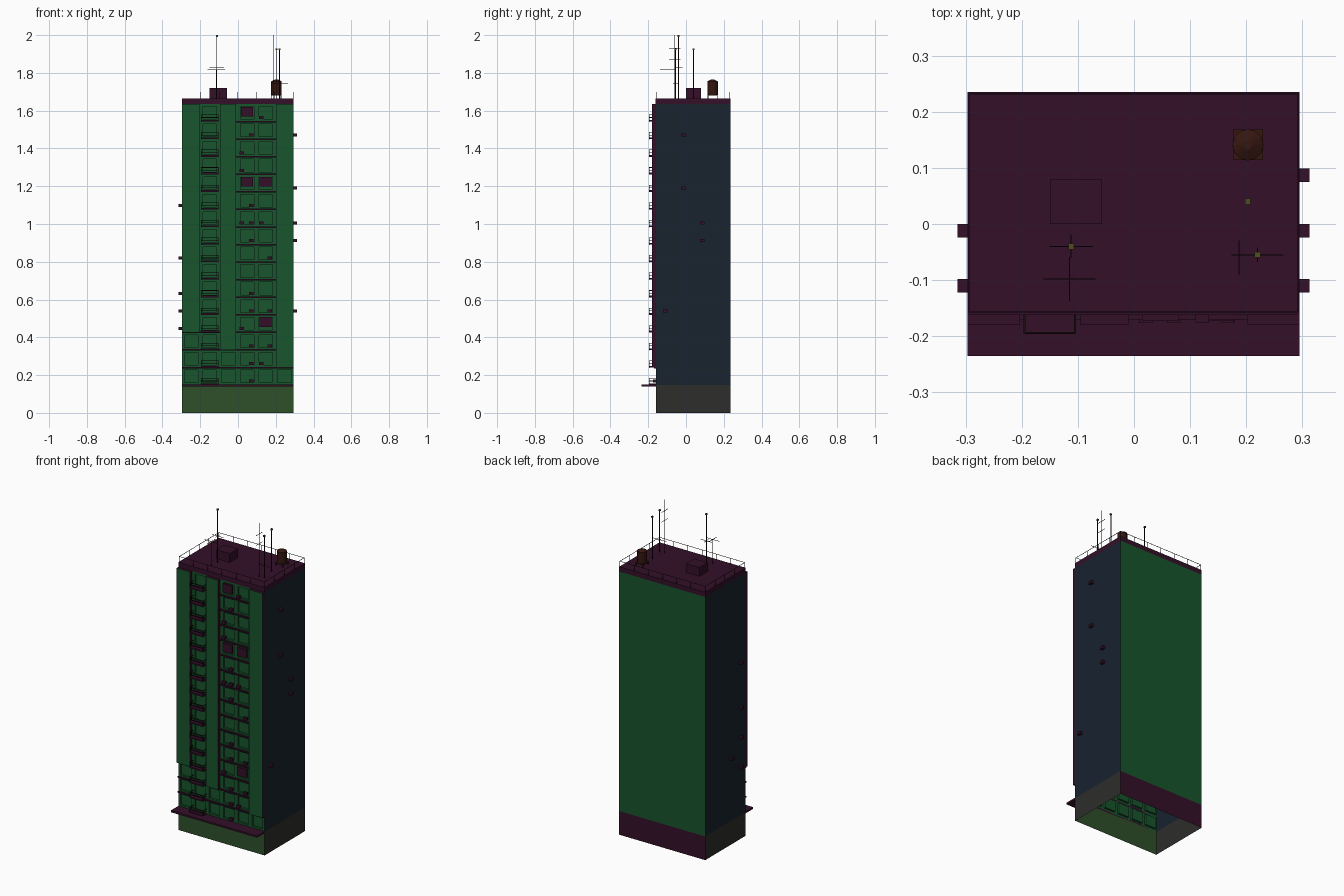
import bpy, bmesh
from math import pi
from mathutils import Matrix, Vector

if "Cube" in bpy.data.objects:
    bpy.data.objects.remove(bpy.data.objects["Cube"])


def material(name, r, g, b):
    m = bpy.data.materials.new(name)
    m.diffuse_color = (r, g, b, 1)
    m.use_nodes = True
    m.node_tree.nodes["Principled BSDF"].inputs["Base Color"].default_value = m.diffuse_color
    return m


GREEN = material("wall_green", .009, .09, .025)
NAVY = material("side_navy", .009, .016, .028)
PURPLE = material("trim_purple", .033, .005, .022)
OLIVE = material("base_olive", .027, .08, .023)
GREY = material("base_grey", .026, .026, .025)
BROWN = material("tank_brown", .035, .008, .005)
TIP = material("tip_olive", .08, .08, .013)
DARK = material("metal_dark", .01, .004, .006)

X0, X1, Y0, Y1 = -.297, .295, -.16, .235
BASE, TOP, ROOF = .147, 1.635, 1.665
FLOOR = (TOP - BASE) / 16
COL = (X1 - X0) / 6


def finish(name, bm, *mats):
    me = bpy.data.meshes.new(name)
    bm.to_mesh(me)
    bm.free()
    for m in mats:
        me.materials.append(m)
    ob = bpy.data.objects.new(name, me)
    bpy.context.collection.objects.link(ob)
    return ob


def boxes(name, dims, mat, front=None):
    """Axis-aligned boxes (x0, x1, y0, y1, z0, z1) in one object."""
    bm = bmesh.new()
    for x0, x1, y0, y1, z0, z1 in dims:
        m = Matrix.Translation(((x0 + x1) / 2, (y0 + y1) / 2, (z0 + z1) / 2)) \
            @ Matrix.Diagonal((x1 - x0, y1 - y0, z1 - z0, 1))
        bmesh.ops.create_cube(bm, size=1, matrix=m)
    bm.normal_update()
    if front:
        for f in bm.faces:
            f.material_index = int(f.normal.y < -.9)
    return finish(name, bm, mat, front or mat)


def bar(a, b, t=.0015):
    """Box dimensions of a thin axis-aligned rod."""
    return [v for p, q in zip(a, b) for v in (min(p, q) - t, max(p, q) + t)]


def wall(name, p, q, z0, z1, mat):
    bm = bmesh.new()
    bm.faces.new([bm.verts.new(v) for v in
                  ((*p, z0), (*q, z0), (*q, z1), (*p, z1))])
    return finish(name, bm, mat)


# Hollow shell, open underneath
fl, fr, bl, br = (X0, Y0), (X1, Y0), (X0, Y1), (X1, Y1)
for label, p, q, low, high in (("right", fr, br, GREY, NAVY),
                               ("back", br, bl, PURPLE, GREEN),
                               ("left", bl, fl, GREY, NAVY)):
    wall(label + "_base_wall", p, q, 0, BASE, low)
    wall(label + "_wall", p, q, BASE, TOP, high)
wall("front_base_wall", fl, fr, 0, BASE, OLIVE)

# Front wall with recessed windows
bm = bmesh.new()
bmesh.ops.create_grid(bm, x_segments=6, y_segments=16, size=.5)
for v in bm.verts:
    v.co = Vector((X0 + (v.co.x + .5) * (X1 - X0), Y0,
                   BASE + (v.co.y + .5) * (TOP - BASE)))
bm.normal_update()
panes = list(bm.faces)
bmesh.ops.inset_individual(bm, faces=panes, thickness=.0185, depth=0)
bmesh.ops.inset_individual(bm, faces=panes, thickness=0, depth=-.012)
finish("front_wall", bm, GREEN)

# Roof slab, entrance canopy, vertical piers
boxes("roof_slab", [(X0, X1, Y0 - .002, Y1, TOP, ROOF)], PURPLE)
boxes("canopy", [(X0, X1, -.235, Y0, .139, .15)], PURPLE)
boxes("piers", [(X0, -.203, -.18, Y0, BASE + 3 * FLOOR, TOP),
                (-.095, -.01, -.18, Y0, BASE + 2 * FLOOR, TOP),
                (.202, X1, -.18, Y0, BASE + FLOOR, TOP)], PURPLE, GREEN)

# Floor ledges; the lowest ones run across the facade
ledges = []
for i in range(1, 16):
    z = BASE + i * FLOOR
    x0 = X0 if i <= 3 else -.01
    x1 = X1 if i == 1 else .202
    ledges.append((x0, x1, -.17, Y0, z - .004, z + .004))
boxes("floor_ledges", ledges, PURPLE)

# Balconies with railings
slabs, rails = [], []
bx0, bx1, by = -.195, -.105, -.194
for i in range(16):
    z = BASE + i * FLOOR
    slabs.append((bx0, bx1, by - .002, Y0, z, z + .009))
    for h in (.022, .036):
        rails.append(bar((bx0, by, z + h), (bx1, by, z + h)))
        for x in (bx0, bx1):
            rails.append(bar((x, by, z + h), (x, Y0, z + h)))
    for x in (bx0, bx1):
        rails.append(bar((x, by, z), (x, by, z + .036)))
boxes("balcony_slabs", slabs, PURPLE)
boxes("balcony_rails", rails, DARK)

# Closed shutters over a few windows
boxes("shutters", [(x - .032, x + .032, -.173, Y0, z - .026, z + .026)
                   for x, z in ((.047, 1.594), (.047, 1.224),
                                (.146, 1.224), (.146, .481))], PURPLE)

# Air conditioners on the front and sides
units = []
for x, floors in ((.021, (3, 9, 12, 13)),
                  (.071, (0, 1, 2, 4, 5, 8, 9, 10, 14)),
                  (.122, (1, 9, 15)), (.168, (2, 4, 7))):
    for f in floors:
        z = BASE + f * FLOOR + .021
        units.append((x - .012, x + .012, -.176, Y0, z - .008, z + .008))
for side, spots in ((1, ((-.012, 14), (-.012, 11), (.087, 9), (.087, 8), (-.11, 4))),
                    (-1, ((-.11, 10), (-.11, 7), (-.11, 5), (-.012, 4), (-.11, 3)))):
    xa, xb = (X1, .313) if side > 0 else (-.315, X0)
    for y, f in spots:
        z = BASE + f * FLOOR + .021
        units.append((xa, xb, y - .012, y + .012, z - .008, z + .008))
boxes("air_conditioners", units, PURPLE)

# Roof railing
rail = []
rx0, rx1, ry0, ry1, rz = X0 + .003, X1 - .003, Y0 + .003, Y1 - .003, 1.699
for y in (ry0, ry1):
    rail.append(bar((rx0, y, rz), (rx1, y, rz), .001))
    for i in range(7):
        x = rx0 + (rx1 - rx0) * i / 6
        rail.append(bar((x, y, ROOF), (x, y, rz), .001))
for x in (rx0, rx1):
    rail.append(bar((x, ry0, rz), (x, ry1, rz), .001))
    for i in range(1, 4):
        y = ry0 + (ry1 - ry0) * i / 4
        rail.append(bar((x, y, ROOF), (x, y, rz), .001))
boxes("roof_railing", rail, DARK)

# Stair housing
boxes("stair_housing", [(-.15, -.057, 0, .08, ROOF, 1.72)], PURPLE)

# Water tank on a legged stand
tx, ty = .203, .141
bm = bmesh.new()
for r1, r2, z0, z1 in ((.028, .028, 1.684, 1.755), (.028, .008, 1.755, 1.765)):
    bmesh.ops.create_cone(bm, cap_ends=True, segments=12, radius1=r1, radius2=r2,
                          depth=z1 - z0,
                          matrix=Matrix.Translation((tx, ty, (z0 + z1) / 2)))
finish("water_tank", bm, BROWN)
stand = [(tx - .027, tx + .027, ty - .027, ty + .027, 1.68, 1.685)]
for sx in (-.024, .024):
    for sy in (-.024, .024):
        stand.append(bar((tx + sx, ty + sy, ROOF), (tx + sx, ty + sy, 1.682), .002))
boxes("tank_stand", stand, BROWN)

# Antenna masts with cross bars: x, y, top, [(bar z, half x, half y)], tip
masts, tips = [], []
for x, y, top, bars, tip in (
        (-.112, -.04, 1.996, [(1.83, .038, 0), (1.83, 0, .02)], True),
        (.203, .04, 1.926, [], True),
        (.22, -.055, 1.926, [(1.742, .045, 0), (1.742, 0, .012)], True),
        (.187, -.06, 2.0, [(1.93, 0, .03), (1.87, 0, .03)], False),
        (-.115, -.098, 1.818, [(1.817, .045, 0), (1.817, 0, .038)], False)):
    t = .002 if tip else .001
    masts.append((x - t, x + t, y - t, y + t, ROOF, top))
    for z, hx, hy in bars:
        masts.append(bar((x - hx, y - hy, z), (x + hx, y + hy, z), .001))
    if tip:
        tips.append((x - .005, x + .005, y - .005, y + .005, top - .005, top + .004))
boxes("antenna_masts", masts, DARK)
boxes("antenna_tips", tips, TIP)
